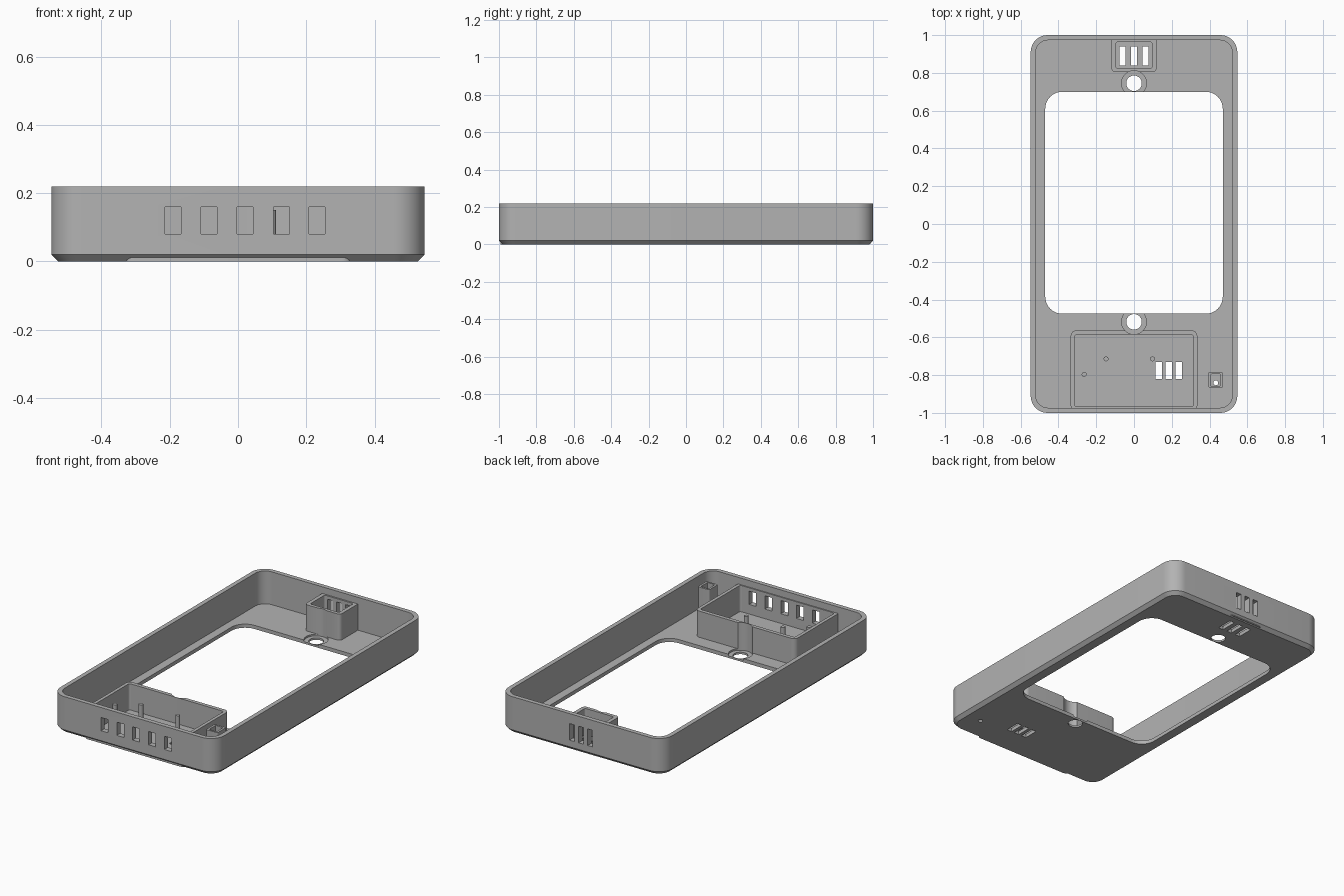
import bpy, bmesh, math

if "Cube" in bpy.data.objects:
    bpy.data.objects.remove(bpy.data.objects["Cube"])

grey = bpy.data.materials.new("plain grey")
grey.diffuse_color = (0.45, 0.45, 0.45, 1)
grey.use_nodes = True
grey.node_tree.nodes["Principled BSDF"].inputs["Base Color"].default_value = grey.diffuse_color


def ring(x0, x1, y0, y1, r, z, n=10):
    """Rounded rectangle as a loop of points."""
    pts = []
    corners = [(x1 - r, y1 - r), (x0 + r, y1 - r), (x0 + r, y0 + r), (x1 - r, y0 + r)]
    for k, (cx, cy) in enumerate(corners):
        for i in range(n + 1):
            a = math.pi / 2 * (k + i / n)
            pts.append((cx + r * math.cos(a), cy + r * math.sin(a), z))
    return pts


def loft(name, rings, closed=False):
    """Skin a stack of rings, capped at the ends or closed into a frame."""
    bm = bmesh.new()
    loops = [[bm.verts.new(p) for p in r] for r in rings]
    n = len(loops[0])
    for a, b in zip(loops, loops[1:] + (loops[:1] if closed else [])):
        for i in range(n):
            j = (i + 1) % n
            bm.faces.new((a[i], a[j], b[j], b[i]))
    if not closed:
        bm.faces.new(loops[0])
        bm.faces.new(loops[-1])
    bmesh.ops.recalc_face_normals(bm, faces=bm.faces)
    me = bpy.data.meshes.new(name)
    bm.to_mesh(me)
    bm.free()
    me.materials.append(grey)
    ob = bpy.data.objects.new(name, me)
    bpy.context.collection.objects.link(ob)
    return ob


def box(name, x0, x1, y0, y1, z0, z1):
    return loft(name, [[(x0, y0, z), (x1, y0, z), (x1, y1, z), (x0, y1, z)] for z in (z0, z1)])


def cylinder(name, x, y, r, z0, z1, n=32):
    return loft(name, [[(x + r * math.cos(2 * math.pi * i / n),
                         y + r * math.sin(2 * math.pi * i / n), z) for i in range(n)]
                       for z in (z0, z1)])


def boss_frame(name, outer, inner, r, ri, z0, z1):
    """Open-topped rectangular wall."""
    return loft(name, [ring(*outer, r, z0), ring(*outer, r, z1),
                       ring(*inner, ri, z1), ring(*inner, ri, z0)], True)


def combine(target, other, op):
    m = target.modifiers.new(op, 'BOOLEAN')
    m.operation, m.solver, m.object = op, 'EXACT', other
    bpy.context.view_layer.objects.active = target
    bpy.ops.object.modifier_apply(modifier=m.name)
    bpy.data.objects.remove(other)


X, H, FLOOR, C = 0.547, 0.22, 0.022, 0.02

# Tray: chamfered outer wall, inner wall, floor with a large window
opening = (-0.47, 0.47, -0.475, 0.70)
tray = loft("tray", [
    ring(-X + C, X - C, -1 + C, 1 - C, 0.07, 0),
    ring(-X, X, -1, 1, 0.09, C),
    ring(-X, X, -1, 1, 0.09, H),
    ring(-0.52, 0.52, -0.973, 0.973, 0.065, H),
    ring(-0.52, 0.52, -0.973, 0.973, 0.065, FLOOR),
    ring(*opening, 0.09, FLOOR),
    ring(*opening, 0.09, 0)], True)

# Front compartment, rear compartment and small corner post
walls = [
    boss_frame("front_compartment", (-0.335, 0.335, -0.992, -0.563),
               (-0.315, 0.315, -0.966, -0.586), 0.03, 0.012, 0, 0.18),
    boss_frame("rear_compartment", (-0.119, 0.119, 0.804, 0.99),
               (-0.096, 0.096, 0.825, 0.963), 0.022, 0.01, 0.005, 0.18),
    boss_frame("corner_post", (0.394, 0.470, -0.868, -0.783),
               (0.407, 0.457, -0.857, -0.795), 0.01, 0.004, 0.005, 0.20),
]
for w in walls:
    combine(tray, w, 'UNION')

# Screw holes with counterbores that also bite into the compartment walls
cuts = []
for y in (-0.518, 0.745):
    cuts.append(cylinder("counterbore", 0, y, 0.066, 0.012, 0.3, 48))
    cuts.append(cylinder("screw_hole", 0, y, 0.041, -0.1, 0.1, 48))
# Front wall windows
for x in (-0.19, -0.085, 0.02, 0.127, 0.232):
    cuts.append(box("front_slot", x - 0.0235, x + 0.0235, -1.1, -0.9, 0.08, 0.16))
# Rear wall and floor vents
for x in (-0.061, 0, 0.061):
    cuts.append(box("rear_slot", x - 0.0165, x + 0.0165, 0.955, 1.1, 0.06, 0.16))
    cuts.append(box("rear_vent", x - 0.0165, x + 0.0165, 0.84, 0.94, -0.1, 0.1))
    cuts.append(box("front_vent", x * 0.87 + 0.167, x * 0.87 + 0.2,
                    -0.82, -0.73, -0.1, 0.1))
# Pin hole under the corner post
cuts.append(cylinder("pin_hole", 0.433, -0.841, 0.013, -0.1, 0.1, 20))
for c in cuts:
    combine(tray, c, 'DIFFERENCE')

# Locating pegs in the front compartment
parts = [tray]
for x, y in ((-0.264, -0.796), (-0.148, -0.714), (0.098, -0.714)):
    parts.append(cylinder("peg", x, y, 0.013, 0.01, 0.15, 20))

bpy.ops.object.select_all(action='DESELECT')
for p in parts:
    p.select_set(True)
bpy.context.view_layer.objects.active = tray
bpy.ops.object.shade_smooth_by_angle(angle=math.radians(30))
